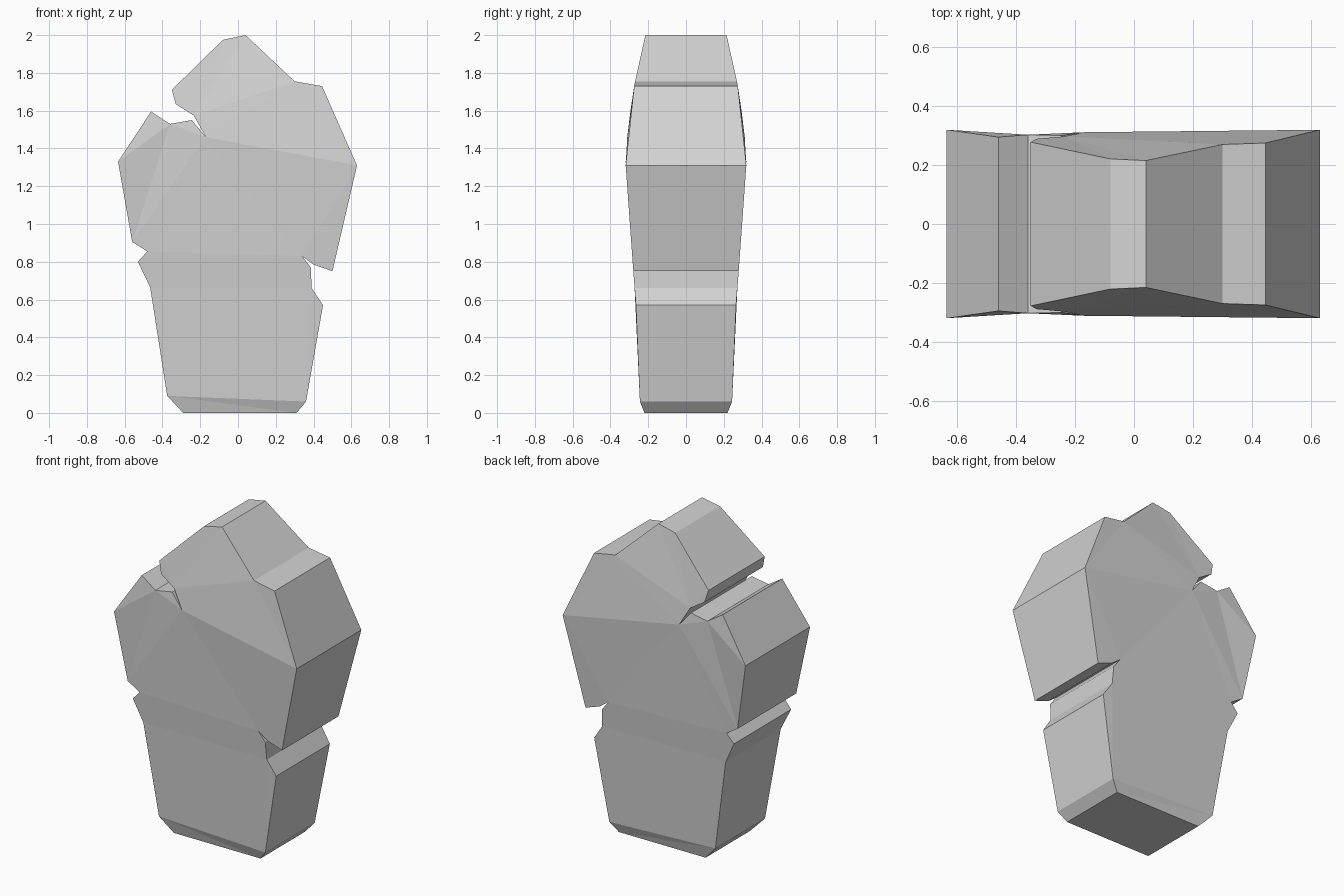
import bpy
import bmesh

cube = bpy.data.objects.get("Cube")
if cube:
    bpy.data.objects.remove(cube, do_unlink=True)

# Stone colour
stone = bpy.data.materials.new("pale grey stone")
stone.use_nodes = True
GREY = (0.65, 0.65, 0.65, 1.0)
stone.diffuse_color = GREY
bsdf = stone.node_tree.nodes["Principled BSDF"]
bsdf.inputs["Base Color"].default_value = GREY
bsdf.inputs["Roughness"].default_value = 0.9

# Silhouette (x, z), counter-clockwise seen from the front
OUTLINE = [
    (-.29, 0), (.31, 0), (.36, .06), (.45, .57), (.39, .66), (.385, .77),
    (.34, .83), (.40, .785), (.50, .75), (.63, 1.31), (.445, 1.73),
    (.30, 1.755), (.04, 2), (-.08, 1.975), (-.35, 1.71), (-.33, 1.635),
    (-.235, 1.575), (-.17, 1.46), (-.245, 1.55), (-.36, 1.53), (-.46, 1.595),
    (-.635, 1.33), (-.56, .905), (-.48, .855), (-.53, .80), (-.465, .665),
    (-.375, .09)]

# Facets of the broad faces, as outline indices
FACETS = [
    (0, 1, 26), (1, 2, 26), (2, 3, 4, 25, 26), (4, 5, 6, 23, 24, 25),
    (6, 7, 8, 9), (6, 9, 17, 22, 23), (17, 18, 19, 22), (19, 20, 21),
    (19, 21, 22), (9, 10, 11), (9, 11, 17), (11, 16, 17),
    (11, 12, 13, 14, 15, 16)]

# Half thickness by height
THICKNESS = [(0, .22), (.06, .244), (.57, .265), (.75, .279), (1.32, .32),
             (1.46, .311), (1.6, .294), (1.74, .273), (2, .215)]


def half_depth(z):
    for (z0, d0), (z1, d1) in zip(THICKNESS, THICKNESS[1:]):
        if z <= z1:
            return d0 + (d1 - d0) * (z - z0) / (z1 - z0)
    return THICKNESS[-1][1]


# Chipped slab: two faceted faces joined by a rim
bm = bmesh.new()
front = [bm.verts.new((x, -half_depth(z), z)) for x, z in OUTLINE]
back = [bm.verts.new((x, half_depth(z), z)) for x, z in OUTLINE]
broad = []
for facet in FACETS:
    broad.append(bm.faces.new([front[i] for i in facet]))
    broad.append(bm.faces.new([back[i] for i in reversed(facet)]))
for i in range(len(OUTLINE)):
    j = (i + 1) % len(OUTLINE)
    bm.faces.new((front[j], front[i], back[i], back[j]))
bmesh.ops.triangulate(bm, faces=broad)
bmesh.ops.recalc_face_normals(bm, faces=bm.faces)

mesh = bpy.data.meshes.new("chipped_stone")
bm.to_mesh(mesh)
bm.free()
mesh.materials.append(stone)
bpy.context.collection.objects.link(bpy.data.objects.new("chipped_stone", mesh))
